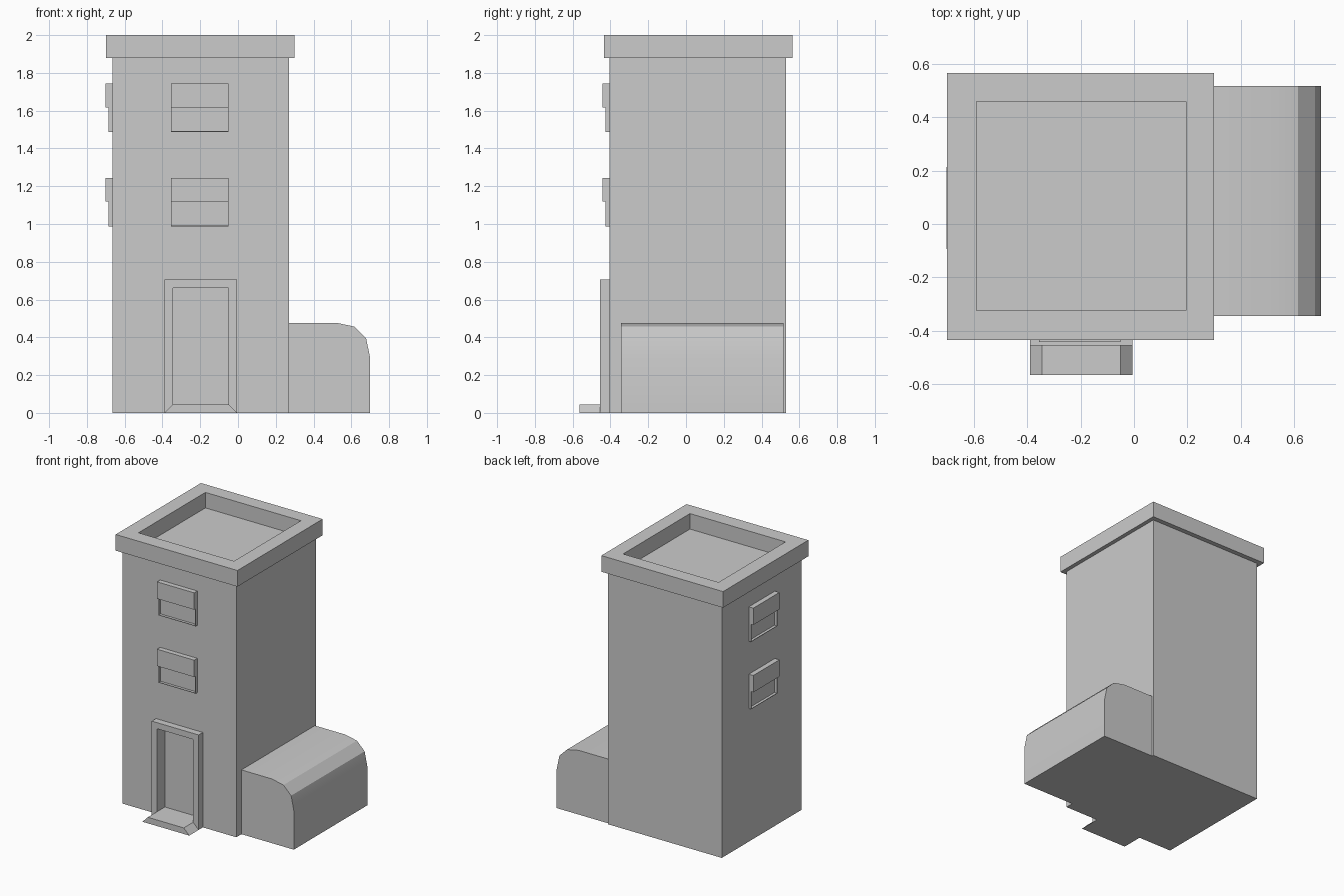
import bpy, bmesh
from mathutils import Matrix, Vector

if "Cube" in bpy.data.objects:
    bpy.data.objects.remove(bpy.data.objects["Cube"])


def add_mesh(name, bm):
    bmesh.ops.recalc_face_normals(bm, faces=bm.faces)
    me = bpy.data.meshes.new(name)
    bm.to_mesh(me)
    bm.free()
    ob = bpy.data.objects.new(name, me)
    bpy.context.collection.objects.link(ob)
    return ob


def box_into(bm, x, y, z, mat=Matrix()):
    """Add a box given (min, max) ranges, then transform it."""
    r = bmesh.ops.create_cube(bm, size=1)
    for v in r["verts"]:
        p = Vector([a[0] + (c + 0.5) * (a[1] - a[0]) for a, c in zip((x, y, z), v.co)])
        v.co = mat @ p


def box(name, x, y, z):
    bm = bmesh.new()
    box_into(bm, x, y, z)
    return add_mesh(name, bm)


def prism(name, profile, y0, y1):
    """Extrude an x-z profile along y."""
    bm = bmesh.new()
    f = bm.faces.new([bm.verts.new((px, y0, pz)) for px, pz in profile])
    r = bmesh.ops.extrude_face_region(bm, geom=[f])
    bmesh.ops.translate(bm, vec=(0, y1 - y0, 0),
                        verts=[g for g in r["geom"] if isinstance(g, bmesh.types.BMVert)])
    return add_mesh(name, bm)


def cut(target, cutter):
    m = target.modifiers.new("cut", 'BOOLEAN')
    m.operation, m.solver, m.object = 'DIFFERENCE', 'EXACT', cutter
    bpy.context.view_layer.objects.active = target
    bpy.ops.object.modifier_apply(modifier=m.name)


# Tower body, roof parapet with sunken deck, door frame
body = box("tower_body", (-0.665, 0.27), (-0.405, 0.53), (0, 1.88))
roof = box("roof_parapet", (-0.70, 0.30), (-0.435, 0.565), (1.88, 2.0))
frame = box("door_frame", (-0.39, -0.005), (-0.455, -0.405), (0, 0.705))

# Door opening and roof well
door_cut = box("door_cutter", (-0.345, -0.05), (-0.6, -0.365), (0.045, 0.66))
roof_cut = box("roof_cutter", (-0.59, 0.195), (-0.325, 0.46), (1.885, 2.2))
cut(body, door_cut)
cut(frame, door_cut)
cut(roof, roof_cut)
for c in (door_cut, roof_cut):
    bpy.data.objects.remove(c)

# Doorstep with sloping ends
prism("doorstep", [(-0.39, 0), (-0.005, 0), (-0.05, 0.045), (-0.345, 0.045)], -0.565, -0.455)

# Side annex with rounded roof edge
annex = prism("side_annex", [(0.27, 0), (0.70, 0), (0.70, 0.29), (0.678, 0.395),
                             (0.615, 0.457), (0.52, 0.477), (0.27, 0.477)], -0.345, 0.517)
bpy.ops.object.select_all(action='DESELECT')
annex.select_set(True)
bpy.context.view_layer.objects.active = annex
bpy.ops.object.shade_smooth_by_angle(angle=0.5)


def window(name, mat):
    """Half-lowered shutter over a thin window surround; wall is y=0, outward is -y."""
    w, t = 0.153, 0.004
    bm = bmesh.new()
    box_into(bm, (-w, w), (-0.037, 0), (0.13, 0.255), mat)
    for x, z in (((-w, -w + t), (0, 0.13)), ((w - t, w), (0, 0.13)), ((-w + t, w - t), (0, t))):
        box_into(bm, x, (-0.02, 0), z, mat)
    add_mesh(name, bm)


# Windows on the front and left walls, two floors
for floor, z in (("lower", 0.988), ("upper", 1.488)):
    window("front_window_" + floor, Matrix.Translation((-0.203, -0.405, z)))
    window("left_window_" + floor,
           Matrix.Translation((-0.665, 0.06, z)) @ Matrix.Rotation(-1.5707963, 4, 'Z'))
